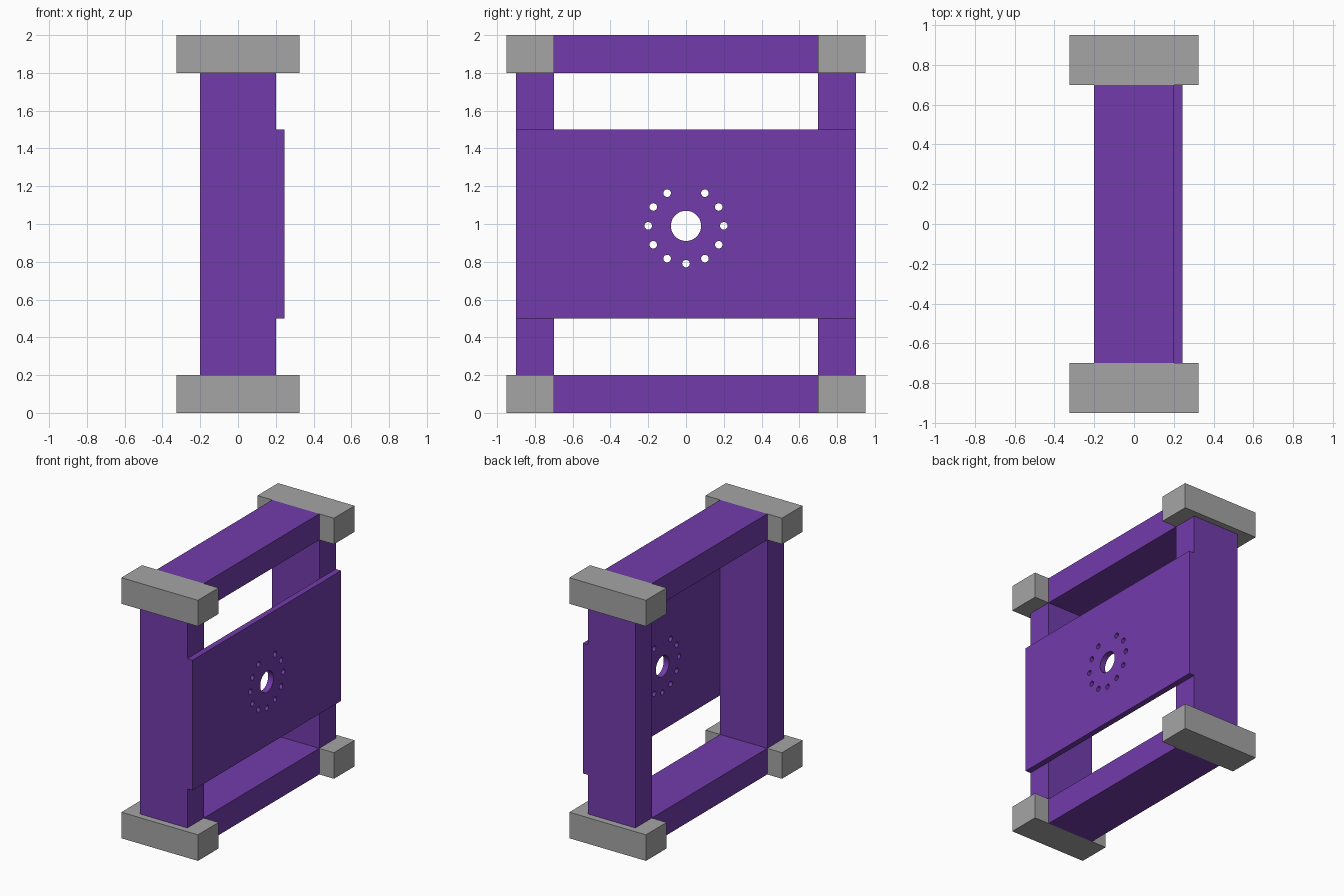
import bpy, bmesh, math
from mathutils import Matrix

if "Cube" in bpy.data.objects:
    bpy.data.objects.remove(bpy.data.objects["Cube"])


def paint(name, color):
    mat = bpy.data.materials.new(name)
    mat.diffuse_color = (*color, 1)
    mat.use_nodes = True
    mat.node_tree.nodes["Principled BSDF"].inputs["Base Color"].default_value = mat.diffuse_color
    return mat


purple = paint("purple_paint", (0.17, 0.045, 0.41))
grey = paint("grey_paint", (0.376, 0.376, 0.376))


def add_object(name, bm, mat):
    mesh = bpy.data.meshes.new(name)
    bm.to_mesh(mesh)
    bm.free()
    obj = bpy.data.objects.new(name, mesh)
    bpy.context.scene.collection.objects.link(obj)
    mesh.materials.append(mat)
    return obj


def box(name, x, y, z, mat):
    """Box from (min, max) ranges on each axis."""
    bm = bmesh.new()
    mid = [(a + b) / 2 for a, b in (x, y, z)]
    size = [b - a for a, b in (x, y, z)]
    bmesh.ops.create_cube(
        bm, size=1, matrix=Matrix.Translation(mid) @ Matrix.Diagonal((*size, 1)))
    return add_object(name, bm, mat)


# Side posts and the four corner blocks
for side, s in (("left", -1), ("right", 1)):
    post_y = sorted((s * 0.7, s * 0.9))
    block_y = sorted((s * 0.7, s * 0.95))
    box(f"{side}_post", (-0.2, 0.2), post_y, (0.2, 1.8), purple)
    for level, z in (("lower", 0), ("upper", 1.8)):
        box(f"{level}_{side}_corner_block", (-0.325, 0.325), block_y, (z, z + 0.2), grey)

# Cross beams
for level, z in (("lower", 0), ("upper", 1.8)):
    box(f"{level}_beam", (-0.2, 0.2), (-0.7, 0.7), (z, z + 0.2), purple)

# Mounting plate on the +x side
plate = box("mounting_plate", (0.2, 0.245), (-0.9, 0.9), (0.5, 1.5), purple)

# Drills: central bore and a ring of eleven bolt holes, the top one left out
HUB_Z, RING = 0.99, 0.2
holes = [(0, HUB_Z, 0.08, 48)]
for i in range(12):
    if i != 3:
        a = math.radians(30 * i)
        holes.append((RING * math.cos(a), HUB_Z + RING * math.sin(a), 0.02, 24))
bm = bmesh.new()
for y, z, r, sides in holes:
    bmesh.ops.create_cone(
        bm, cap_ends=True, segments=sides, radius1=r, radius2=r, depth=0.2,
        matrix=Matrix.Translation((0.2225, y, z)) @ Matrix.Rotation(math.pi / 2, 4, 'Y'))
drills = add_object("hole_cutter", bm, purple)
drills.hide_render = True

# Cut the holes, then drop the cutter
cut = plate.modifiers.new("holes", 'BOOLEAN')
cut.object = drills
cut.operation = 'DIFFERENCE'
cut.solver = 'EXACT'
bpy.context.view_layer.objects.active = plate
plate.select_set(True)
bpy.ops.object.modifier_apply(modifier=cut.name)
bpy.data.objects.remove(drills)
bpy.ops.object.shade_smooth_by_angle(angle=math.radians(30))
